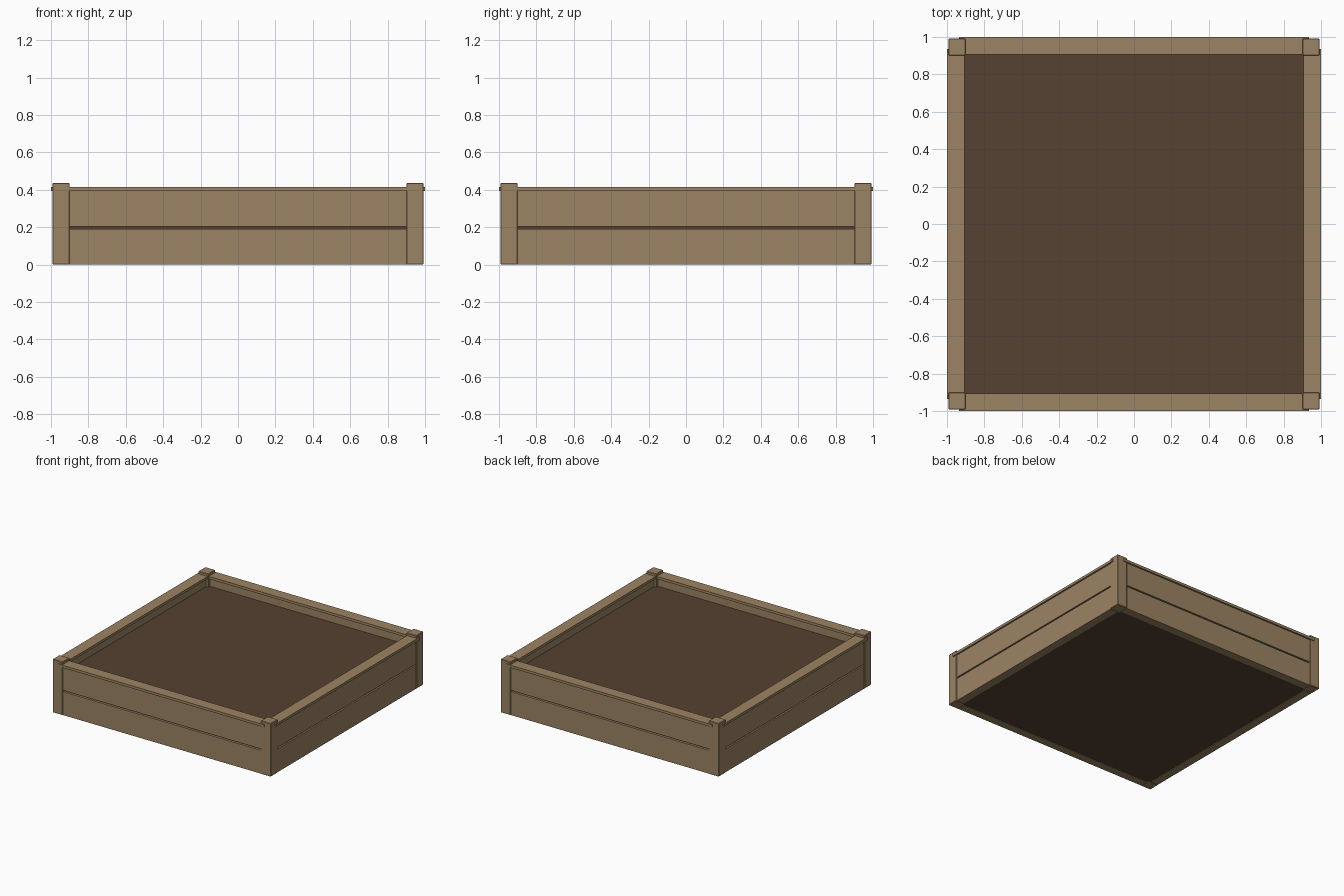
import bpy
from math import pi
from mathutils import Matrix

cube = bpy.data.objects.get("Cube")
if cube:
    bpy.data.objects.remove(cube, do_unlink=True)


def make_material(name, color):
    mat = bpy.data.materials.new(name)
    mat.use_nodes = True
    mat.diffuse_color = color
    mat.node_tree.nodes["Principled BSDF"].inputs["Base Color"].default_value = color
    return mat


wood = make_material("tan wood", (0.33, 0.23, 0.125, 1))
earth = make_material("dark soil", (0.092, 0.053, 0.032, 1))


def box(name, low, high, mat, turn=0, bevel=0):
    """Box between two corners, turned about the z axis by quarter turns."""
    bpy.ops.mesh.primitive_cube_add(size=1)
    obj = bpy.context.object
    obj.name = name
    center = [(a + b) / 2 for a, b in zip(low, high)]
    size = [b - a for a, b in zip(low, high)]
    shape = Matrix.Translation(center) @ Matrix.Diagonal((*size, 1))
    obj.data.transform(Matrix.Rotation(turn * pi / 2, 4, "Z") @ shape)
    obj.data.materials.append(mat)
    if bevel:
        mod = obj.modifiers.new("Bevel", "BEVEL")
        mod.width = bevel
        mod.segments = 1
    return obj


OUT = 0.992     # outer face of the posts
POST = 0.9      # inner face of the posts
FACE = 0.987    # outer face of the boards
INNER = 0.92    # inner face of the boards

# Soil filling the bed
box("soil", (-INNER, -INNER, 0.004), (INNER, INNER, 0.33), earth)

# Each side: corner post, two boards with a gap, and a cap rail
for turn, side in enumerate(("front", "left", "back", "right")):
    box(side + "_corner_post", (POST, -OUT, 0), (OUT, -POST, 0.437), wood, turn, 0.004)
    box(side + "_lower_board", (-POST, -FACE, 0), (POST, -INNER, 0.192), wood, turn)
    box(side + "_upper_board", (-POST, -FACE, 0.203), (POST, -INNER, 0.395), wood, turn)
    box(side + "_cap_rail", (-0.935, -1, 0.395), (0.935, -0.907, 0.416), wood, turn)
